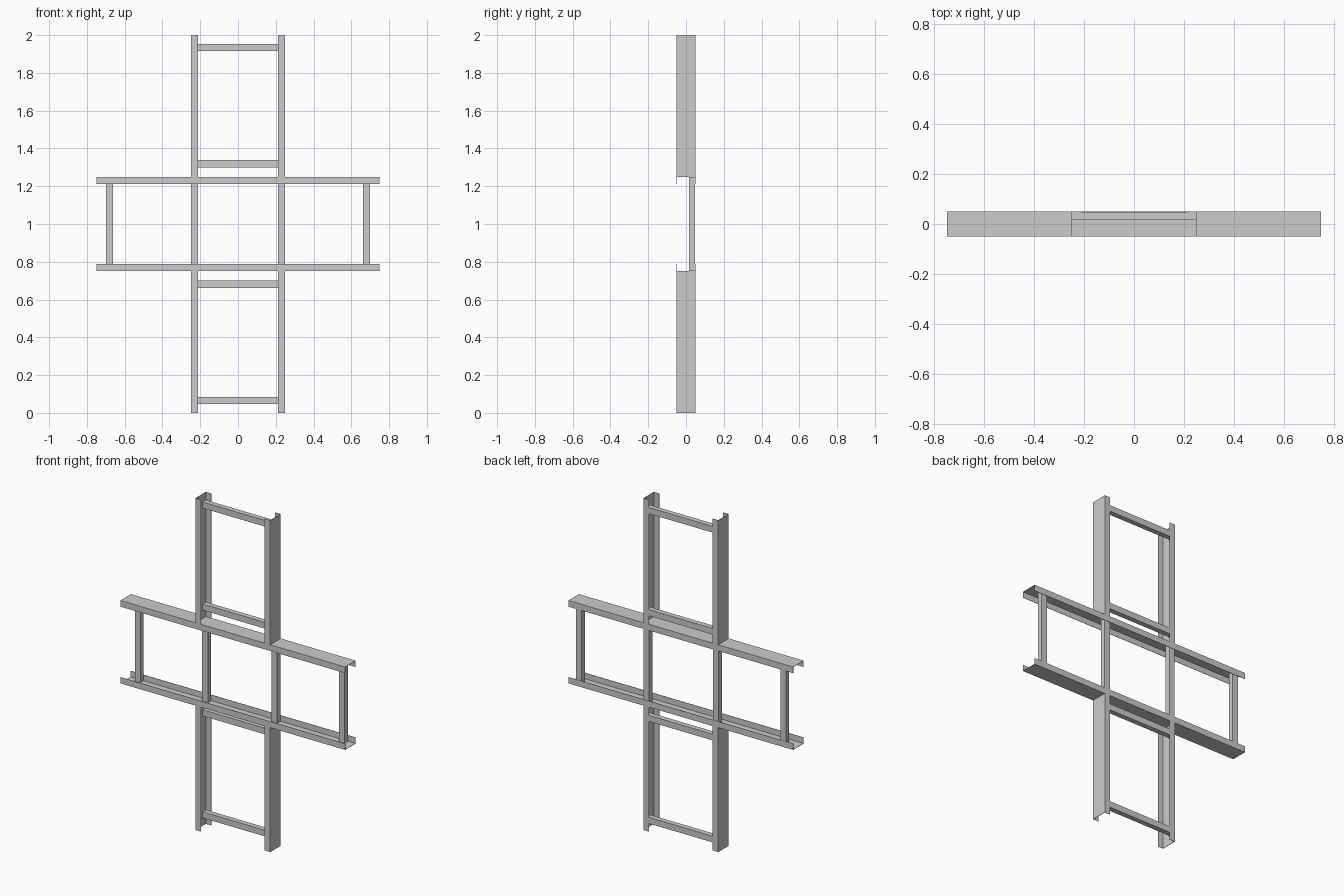
import bpy, bmesh
from mathutils import Matrix, Vector

if "Cube" in bpy.data.objects:
    bpy.data.objects.remove(bpy.data.objects["Cube"])

W = 0.0375   # flange width
D = 0.05     # half depth of the channels
T = 0.002    # sheet thickness


def prism(name, profile, origin, u, v, axis, length):
    """Extrude a closed 2D profile (in u, v) along axis."""
    o, u, v, a = (Vector(k) for k in (origin, u, v, axis))
    bm = bmesh.new()
    face = bm.faces.new([bm.verts.new(o + u * p + v * q) for p, q in profile])
    ext = bmesh.ops.extrude_face_region(bm, geom=[face])
    moved = [g for g in ext["geom"] if isinstance(g, bmesh.types.BMVert)]
    bmesh.ops.translate(bm, verts=moved, vec=a * length)
    bmesh.ops.recalc_face_normals(bm, faces=bm.faces)
    me = bpy.data.meshes.new(name)
    bm.to_mesh(me)
    bm.free()
    ob = bpy.data.objects.new(name, me)
    bpy.context.collection.objects.link(ob)
    return ob


# C-shaped channel: web at u = 0, flanges reaching along +u
CHANNEL = [(0, -D), (W, -D), (W, -D + T), (T, -D + T),
           (T, D - T), (W, D - T), (W, D), (0, D)]
# Slim rectangular brace tucked against the back flange
BRACE = [(0, 0.0165), (W, 0.0165), (W, D - T), (0, D - T)]
Y = (0, 1, 0)

for s, side in ((-1, "left"), (1, "right")):
    # Upright channels, interrupted at the crossing
    for z, level in ((0, "lower"), (1.25, "upper")):
        prism(f"{level}_{side}_upright", CHANNEL, (s * 0.25, 0, z),
              (-s, 0, 0), Y, (0, 0, 1), 0.75)
    # Vertical braces between the crossbars
    for x, place in ((0.25, "inner"), (0.70, "outer")):
        prism(f"{place}_{side}_brace", BRACE, (s * x, 0, 0.75 + T),
              (-s, 0, 0), Y, (0, 0, 1), 0.5 - 2 * T)

for s, level in ((-1, "lower"), (1, "upper")):
    # Long horizontal crossbars with the open side facing the middle
    prism(f"{level}_crossbar", CHANNEL, (-0.75, 0, 1 + s * 0.25),
          (0, 0, -s), Y, (1, 0, 0), 1.5)
    # Horizontal rungs between the uprights
    for h, place in ((0.3375, "inner"), (0.9525, "outer")):
        prism(f"{level}_{place}_rung", BRACE, (-0.25 + T, 0, 1 + s * h),
              (0, 0, -s), Y, (1, 0, 0), 0.5 - 2 * T)
